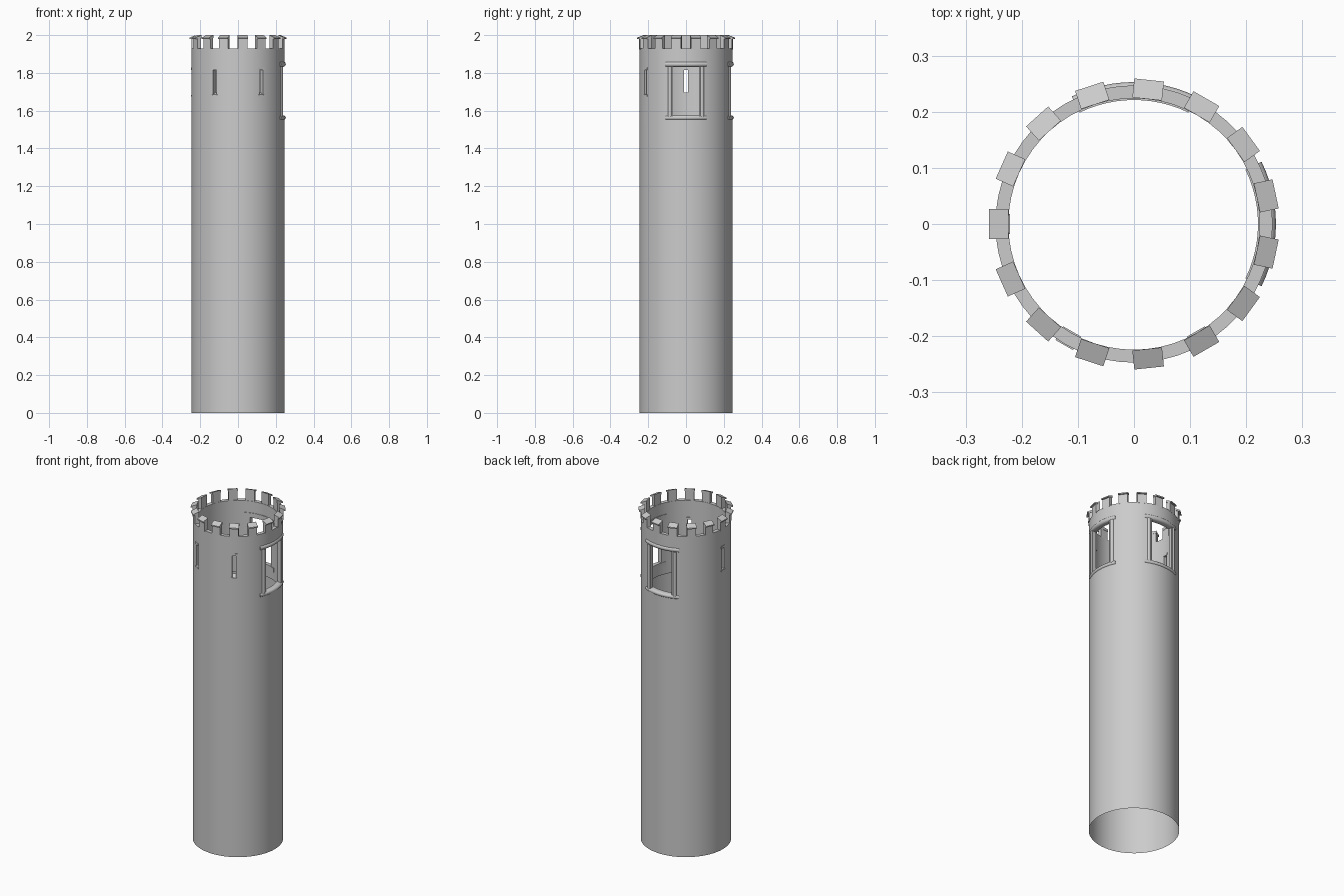
import bpy, bmesh, math
from mathutils import Matrix

if "Cube" in bpy.data.objects:
    bpy.data.objects.remove(bpy.data.objects["Cube"])

OUTER, INNER, RIM = 0.247, 0.224, 1.93
SEGMENTS = 60
WINDOWS = (0, 90)
SLITS = (180, -60, -120)

stone = bpy.data.materials.new("grey_stone")
stone.use_nodes = True
stone.diffuse_color = (0.6, 0.6, 0.6, 1)
stone.node_tree.nodes["Principled BSDF"].inputs["Base Color"].default_value = (0.6, 0.6, 0.6, 1)


def make_object(name, bm, smooth=True):
    bmesh.ops.recalc_face_normals(bm, faces=bm.faces[:])
    mesh = bpy.data.meshes.new(name)
    bm.to_mesh(mesh)
    bm.free()
    mesh.materials.append(stone)
    obj = bpy.data.objects.new(name, mesh)
    bpy.context.collection.objects.link(obj)
    if smooth:
        bpy.ops.object.select_all(action="DESELECT")
        obj.select_set(True)
        bpy.context.view_layer.objects.active = obj
        bpy.ops.object.shade_smooth_by_angle(angle=math.radians(35))
    return obj


def turn(degrees):
    return Matrix.Rotation(math.radians(degrees), 4, "Z")


def sweep(bm, profile, start, end, steps, closed=True):
    """Sweep an (r, z) profile around the tower axis."""
    full = end - start == 360
    rings = []
    for i in range(steps if full else steps + 1):
        a = math.radians(start + (end - start) * i / steps)
        rings.append([bm.verts.new((r * math.cos(a), r * math.sin(a), z)) for r, z in profile])
    n = len(profile)
    for i in range(steps):
        p, q = rings[i], rings[(i + 1) % len(rings)]
        for j in range(n if closed else n - 1):
            k = (j + 1) % n
            bm.faces.new((p[j], q[j], q[k], p[k]))
    if not full:
        bm.faces.new(rings[0])
        bm.faces.new(rings[-1])


def prism(bm, profile, width, angle):
    """Extrude an (r, z) profile sideways and turn it to its place."""
    m = turn(angle)
    sides = [[bm.verts.new(m @ Matrix.Translation((r, s * width / 2, z)).translation)
              for r, z in profile] for s in (-1, 1)]
    n = len(profile)
    for j in range(n):
        k = (j + 1) % n
        bm.faces.new((sides[0][j], sides[0][k], sides[1][k], sides[1][j]))
    for side in sides:
        bm.faces.new(side)


def box(r0, r1, z0, z1):
    return [(r0, z0), (r1, z0), (r1, z1), (r0, z1)]


def moulding(z0, z1):
    """Rounded bar section that stands slightly proud of the wall."""
    mid, half = (z0 + z1) / 2, (z1 - z0) / 2
    nose = [(0.239 + 0.014 * math.cos(a), mid + half * math.sin(a))
            for a in (math.radians(-90 + 30 * i) for i in range(7))]
    return [(0.221, z1), (0.221, z0)] + nose


# Open shaft below the gallery
bm = bmesh.new()
sweep(bm, [(OUTER, 0), (OUTER, 1.5)], 0, 360, SEGMENTS, closed=False)
make_object("tower_shaft", bm)

# Thick gallery wall with cut openings
bm = bmesh.new()
sweep(bm, box(INNER, OUTER, 1.5, RIM), 0, 360, SEGMENTS)
gallery = make_object("gallery_wall", bm)

bm = bmesh.new()
for angle in WINDOWS:
    prism(bm, box(0.15, 0.3, 1.57, 1.835), 0.14, angle)
for angle in SLITS:
    prism(bm, box(0.15, 0.3, 1.685, 1.82), 0.02, angle)
cutter = make_object("opening_cutter", bm, smooth=False)
cutter.hide_render = True
cutter.hide_viewport = True

cut = gallery.modifiers.new("openings", "BOOLEAN")
cut.operation = "DIFFERENCE"
cut.solver = "EXACT"
cut.object = cutter

# Curved lintels and sills with round posts on the large windows
for angle, side in zip(WINDOWS, ("left", "back")):
    bm = bmesh.new()
    for z0, z1 in ((1.55, 1.575), (1.832, 1.86)):
        sweep(bm, moulding(z0, z1), angle - 26, angle + 26, 12)
    for offset in (-20.5, 20.5):
        place = turn(angle + offset) @ Matrix.Translation((0.242, 0, 1.7))
        bmesh.ops.create_cone(bm, cap_ends=True, segments=16, radius1=0.011,
                              radius2=0.011, depth=0.27, matrix=place)
    make_object(side + "_window_frame", bm)

# Small lintels and sloping sills on the arrow slits
bm = bmesh.new()
for angle in SLITS:
    prism(bm, box(0.221, 0.249, 1.815, 1.828), 0.036, angle)
    prism(bm, [(0.221, 1.675), (0.249, 1.675), (0.249, 1.683), (0.221, 1.697)], 0.034, angle)
make_object("arrow_slit_trim", bm, smooth=False)

# Crenellations: upright blocks under outward sloping capstones
blocks, caps = bmesh.new(), bmesh.new()
for i in range(15):
    angle = 180 + 24 * i
    prism(blocks, box(INNER + 0.001, OUTER, RIM - 0.005, 1.985), 0.05, angle)
    prism(caps, [(INNER, 1.985), (0.258, 1.979), (0.258, 1.986), (INNER, 2.0)], 0.053, angle)
make_object("merlon_blocks", blocks, smooth=False)
make_object("merlon_caps", caps, smooth=False)
